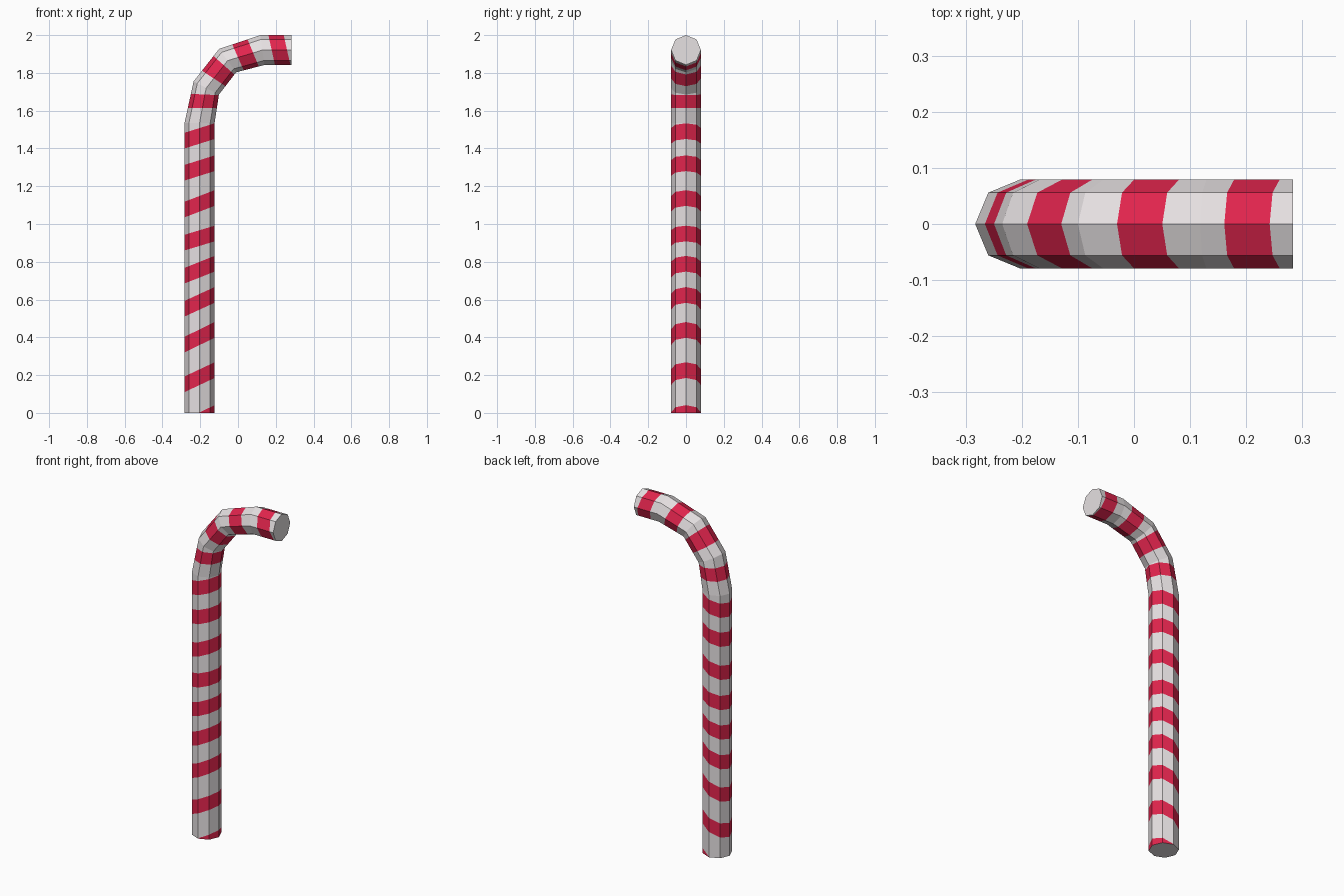
import bpy, bmesh, math
from mathutils import Vector

if "Cube" in bpy.data.objects:
    bpy.data.objects.remove(bpy.data.objects["Cube"])

SIDES = 8
RADIUS = 0.079


def material(name, rgb):
    m = bpy.data.materials.new(name)
    m.diffuse_color = (*rgb, 1.0)
    m.use_nodes = True
    m.node_tree.nodes["Principled BSDF"].inputs["Base Color"].default_value = m.diffuse_color
    return m


white = material("sugar white", (0.79, 0.75, 0.76))
red = material("candy red", (0.76, 0.018, 0.075))

# Bend corners: outer and inner edge of the tube in the x-z plane
corners = [
    ((-0.283, 0.0), (-0.124, 0.0)),
    ((-0.283, 1.535), (-0.124, 1.535)),
    ((-0.235, 1.755), (-0.101, 1.685)),
    ((-0.10, 1.927), (-0.01, 1.803)),
    ((0.118, 2.0), (0.14, 1.842)),
    ((0.283, 2.0), (0.283, 1.842)),
]

# Stripes on the stem: lower edge height on the outer and inner side
stem = [(-0.12, -0.042), (0.11, 0.185), (0.32, 0.398), (0.51, 0.583), (0.685, 0.748),
        (0.86, 0.908), (1.035, 1.096), (1.23, 1.28), (1.40, 1.45)]
H, BAND = 1.535, 0.083
stripes = [[(o / H, (o + BAND) / H, i / H, (i + BAND) / H) for o, i in stem]]
# One stripe per crook segment: outer start/end, inner start/end as fractions
stripes += [[(0.36, 0.70, 0.52, 0.98)], [(0.33, 0.78, 0.38, 0.90)],
            [(0.32, 0.69, 0.27, 0.80)], [(0.26, 0.75, 0.39, 0.96)]]

# Collect every ring, with the colour of the band that follows it
rings = []
for (a, b), bands in zip(zip(corners, corners[1:]), stripes):
    o0, i0, o1, i1 = (Vector(p) for p in (*a, *b))
    if bands[0][0] >= 0:
        rings.append((o0, i0, 0))
    for s0, s1, t0, t1 in bands:
        rings.append((o0.lerp(o1, s0) if s0 >= 0 else o0 + (o1 - o0) * s0,
                      i0 + (i1 - i0) * t0, 1))
        rings.append((o0 + (o1 - o0) * s1, i0 + (i1 - i0) * t1, 0))
rings.append((Vector(corners[-1][0]), Vector(corners[-1][1]), 0))

# Skin the rings into a faceted tube
bm = bmesh.new()
loops = []
for o, i, _ in rings:
    mid, half = (o + i) / 2, (o - i) / 2
    loop = []
    for k in range(SIDES):
        ang = 2 * math.pi * k / SIDES
        p = mid + half * math.cos(ang)
        loop.append(bm.verts.new((p.x, RADIUS * math.sin(ang), p.y)))
    loops.append(loop)
for n in range(len(loops) - 1):
    for k in range(SIDES):
        j = (k + 1) % SIDES
        f = bm.faces.new((loops[n][k], loops[n][j], loops[n + 1][j], loops[n + 1][k]))
        f.material_index = rings[n][2]
bm.faces.new(loops[-1])

# Trim the slanted foot flat at the ground and cap it
cut = bmesh.ops.bisect_plane(bm, geom=bm.verts[:] + bm.edges[:] + bm.faces[:],
                             plane_co=(0, 0, 0), plane_no=(0, 0, 1), clear_inner=True)
rim = [e for e in bm.edges if e.is_boundary]
for f in bmesh.ops.holes_fill(bm, edges=rim, sides=0)["faces"]:
    f.material_index = 0
bmesh.ops.recalc_face_normals(bm, faces=bm.faces[:])

mesh = bpy.data.meshes.new("striped_cane")
bm.to_mesh(mesh)
bm.free()
mesh.materials.append(white)
mesh.materials.append(red)
bpy.context.collection.objects.link(bpy.data.objects.new("striped_cane", mesh))
